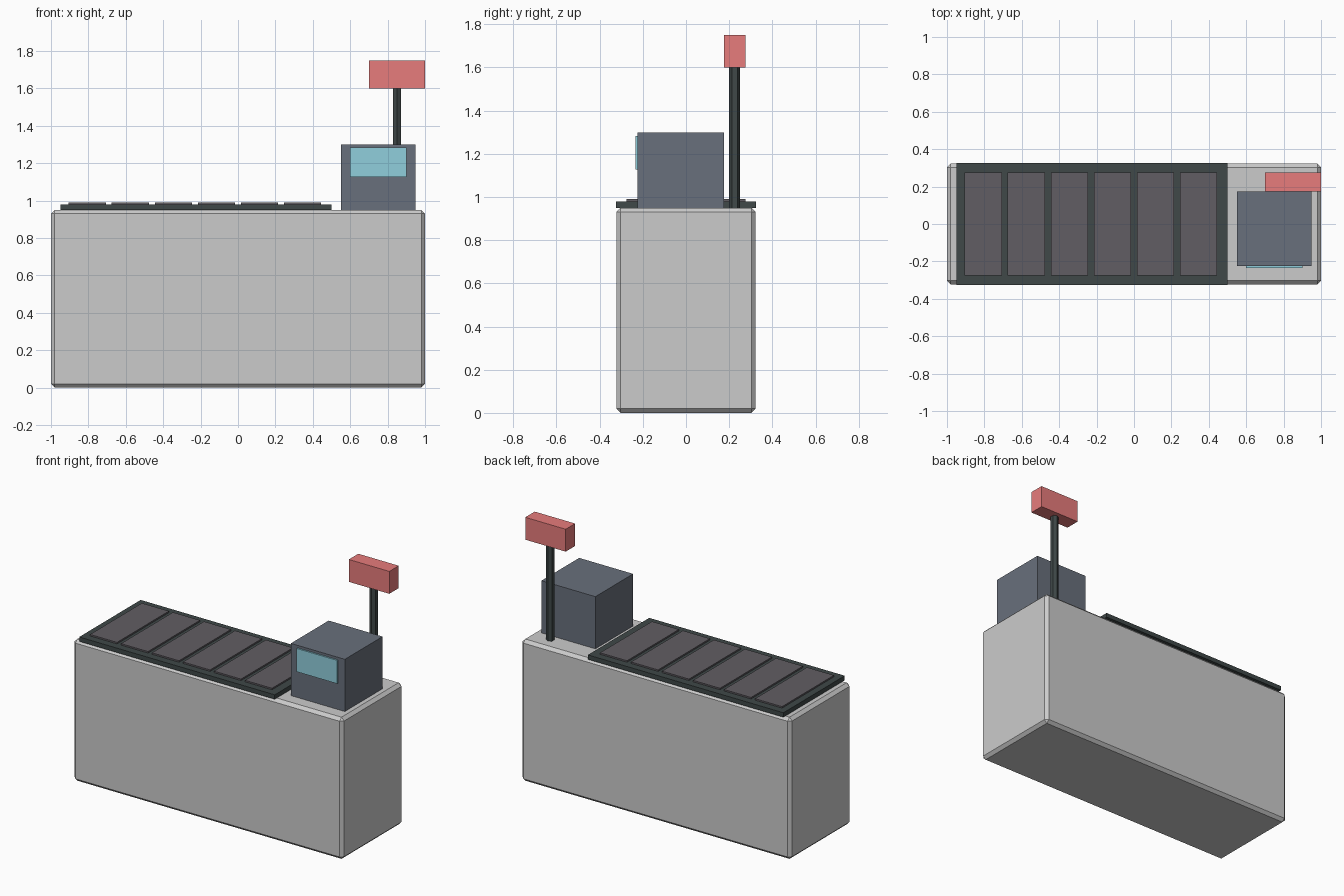
import bpy

if "Cube" in bpy.data.objects:
    bpy.data.objects.remove(bpy.data.objects["Cube"])


def material(name, rgb):
    m = bpy.data.materials.new(name)
    m.diffuse_color = (*rgb, 1)
    m.use_nodes = True
    m.node_tree.nodes["Principled BSDF"].inputs["Base Color"].default_value = m.diffuse_color
    return m


def box(name, x, y, z, mat=None):
    """Box from (min, max) ranges on each axis."""
    bpy.ops.mesh.primitive_cube_add(size=1, location=[sum(r) / 2 for r in (x, y, z)])
    o = bpy.context.object
    o.name = name
    o.scale = [r[1] - r[0] for r in (x, y, z)]
    bpy.ops.object.transform_apply(location=False, rotation=False, scale=True)
    if mat:
        o.data.materials.append(mat)
    return o


dark = material("dark_rubber", (0.05, 0.065, 0.065))
slat_grey = material("slat_grey", (0.12, 0.11, 0.125))
slate = material("slate", (0.14, 0.16, 0.2))
cyan = material("screen_cyan", (0.28, 0.62, 0.72))
red = material("lamp_red", (0.8, 0.2, 0.2))

# Counter body with chamfered edges
body = box("counter_body", (-1, 1), (-0.323, 0.323), (0, 0.95))
bevel = body.modifiers.new("chamfer", 'BEVEL')
bevel.width = 0.02
bevel.segments = 1

# Conveyor belt and its raised slats
box("belt_base", (-0.95, 0.5), (-0.325, 0.325), (0.95, 0.98), dark)
for i in range(6):
    cx = -0.805 + 0.23 * i
    box(f"belt_slat_{i + 1}", (cx - 0.1, cx + 0.1), (-0.275, 0.275), (0.97, 0.99), slat_grey)

# Register with front screen
box("register", (0.55, 0.95), (-0.225, 0.175), (0.95, 1.3), slate)
box("register_screen", (0.6, 0.9), (-0.235, -0.215), (1.127, 1.283), cyan)

# Lamp pole and lamp box
bpy.ops.mesh.primitive_cylinder_add(vertices=6, radius=0.025, depth=0.65,
                                    location=(0.85, 0.225, 1.275))
pole = bpy.context.object
pole.name = "lamp_pole"
pole.data.materials.append(dark)
box("lamp_box", (0.7, 1.0), (0.175, 0.275), (1.6, 1.75), red)
